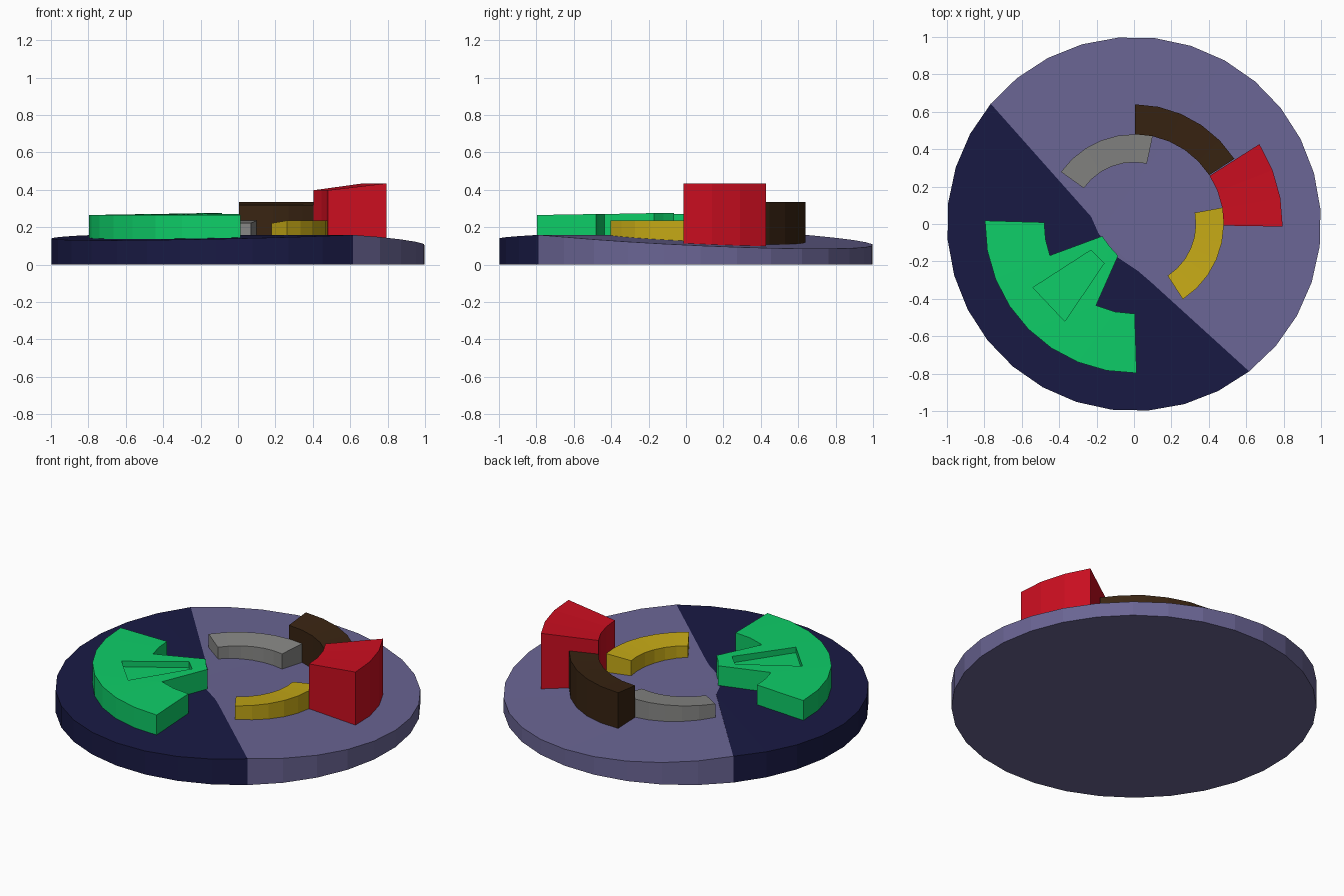
import bpy, bmesh
from math import sin, cos, radians, hypot

if "Cube" in bpy.data.objects:
    bpy.data.objects.remove(bpy.data.objects["Cube"])


def material(name, r, g, b):
    m = bpy.data.materials.new(name)
    m.diffuse_color = [((c / 255 + 0.055) / 1.055) ** 2.4 for c in (r, g, b)] + [1]
    m.use_nodes = True
    m.node_tree.nodes["Principled BSDF"].inputs["Base Color"].default_value = m.diffuse_color
    return m


def arc(r, a0, a1, n):
    return [(r * cos(radians(a0 + (a1 - a0) * i / n)),
             r * sin(radians(a0 + (a1 - a0) * i / n))) for i in range(n + 1)]


def prism(name, outline, z_low, z_high, mat=None, under=None):
    """Solid from a counter-clockwise outline between two height functions."""
    bm = bmesh.new()
    low = [bm.verts.new((x, y, z_low(x, y))) for x, y in outline]
    high = [bm.verts.new((x, y, z_high(x, y))) for x, y in outline]
    n = len(outline)
    for i in range(n):
        j = (i + 1) % n
        bm.faces.new((low[i], low[j], high[j], high[i]))
    top = bm.faces.new(high)
    bottom = bm.faces.new(low[::-1])
    bottom.material_index = 1 if under else 0
    bmesh.ops.triangulate(bm, faces=[top, bottom])
    bmesh.ops.recalc_face_normals(bm, faces=bm.faces)
    me = bpy.data.meshes.new(name)
    bm.to_mesh(me)
    bm.free()
    for m in (mat, under):
        if m:
            me.materials.append(m)
    ob = bpy.data.objects.new(name, me)
    bpy.context.collection.objects.link(ob)
    return ob


def base_top(x, y):
    # low ridge along the colour divide, sloping away on both sides
    s = (x + y) * 0.7071 + 0.1
    return 0.16 - 0.068 * max(0, s) - 0.033 * max(0, -s)


def ground(x, y):
    return 0.0


def seat(x, y):
    return base_top(x, y) - 0.006


purple = material("purple", 106, 101, 148)
navy = material("navy", 25, 26, 68)
green = material("green", 14, 206, 104)
red = material("red", 204, 14, 32)
brown = material("brown", 57, 36, 18)
yellow = material("yellow", 196, 168, 22)
grey = material("grey", 134, 134, 132)

# two-tone disc base, split along a bulged divide
divide = [(-0.23, 0.04), (-0.19, -0.05), (-0.1, -0.17),
          (0.02, -0.25), (0.09, -0.31)]
prism("base_light_half", arc(1, -52, 140, 17) + divide, ground, base_top, purple)
prism("base_dark_half", arc(1, 140, 308, 15) + divide[::-1], ground, base_top,
      navy, purple)

# curved blocks: inner radius, outer radius, angles, segments, inner and outer height
blocks = [
    ("red_block", 0.48, 0.795, -1, 32.5, 3, 0.398, 0.435, red),
    ("brown_block", 0.48, 0.64, 33, 89.5, 5, 0.318, 0.335, brown),
    ("yellow_block", 0.33, 0.48, -57, 10.5, 6, 0.222, 0.236, yellow),
    ("grey_block", 0.33, 0.48, 78, 144.5, 6, 0.222, 0.236, grey),
]
for name, r0, r1, a0, a1, n, z0, z1, mat in blocks:
    def slope(x, y):
        return z0 + (z1 - z0) * (hypot(x, y) - r0) / (r1 - r0)
    prism(name, arc(r1, a0, a1, n) + arc(r0, a1, a0, n), seat, slope, mat)

# anchor-shaped block with a stem towards the centre
anchor = (arc(0.797, 178.7, 271, 8) + arc(0.48, 270.5, 245, 2)
          + [(-0.085, -0.17), (-0.13, -0.12), (-0.17, -0.065)]
          + arc(0.48, 200.5, 179, 2))
block = prism("anchor_block", anchor, seat,
              lambda x, y: 0.279 - 0.017 * hypot(x, y), green)

# tapered recess in the top of the anchor block
cutter = prism("recess_cutter",
               [(-0.54, -0.34), (-0.37, -0.52), (-0.16, -0.21), (-0.23, -0.14)],
               lambda x, y: 0.235, lambda x, y: 0.4, green)
cut = block.modifiers.new("recess", 'BOOLEAN')
cut.operation = 'DIFFERENCE'
cut.solver = 'EXACT'
cut.object = cutter
cutter.hide_render = True
cutter.display_type = 'WIRE'
